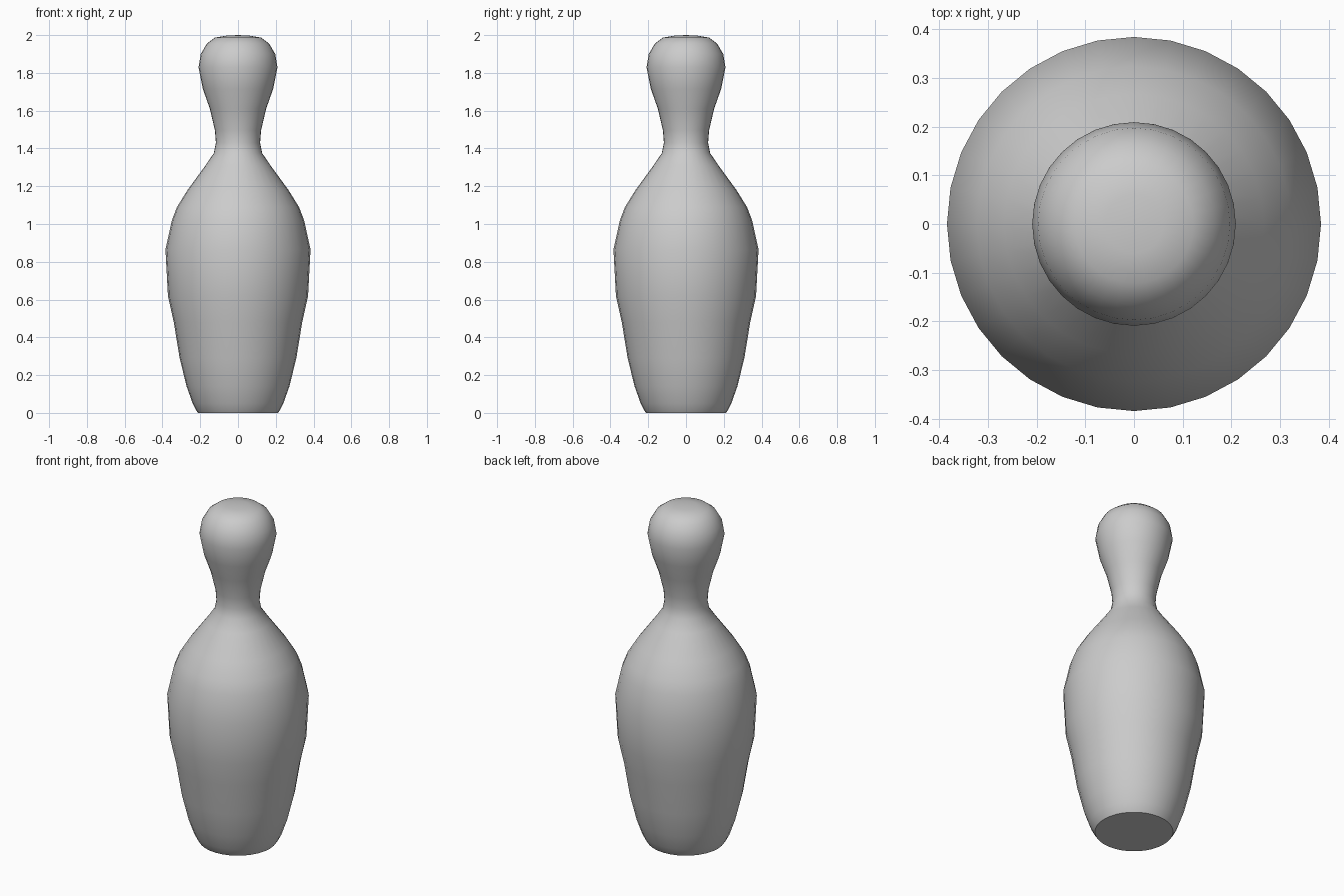
import bpy, bmesh, math

if "Cube" in bpy.data.objects:
    bpy.data.objects.remove(bpy.data.objects["Cube"])

# Half-profile of the pin, bottom to top: (radius, height)
PROFILE = [(0, 0), (0.212, 0), (0.222, 0.015), (0.24, 0.05), (0.272, 0.14), (0.309, 0.29),
           (0.34, 0.48), (0.371, 0.62), (0.384, 0.865), (0.35, 1.02),
           (0.323, 1.09), (0.267, 1.18), (0.172, 1.31), (0.128, 1.375),
           (0.117, 1.43), (0.122, 1.495), (0.149, 1.61), (0.186, 1.715),
           (0.209, 1.83), (0.197, 1.90), (0.165, 1.955), (0.122, 1.987),
           (0.06, 1.997), (0, 2.0)]


def lathe(name, profile, sides):
    bm = bmesh.new()
    verts = [bm.verts.new((r, 0, z)) for r, z in profile]
    edges = [bm.edges.new(pair) for pair in zip(verts, verts[1:])]
    bmesh.ops.spin(bm, geom=verts + edges, cent=(0, 0, 0), axis=(0, 0, 1),
                   angle=math.tau, steps=sides)
    bmesh.ops.remove_doubles(bm, verts=bm.verts, dist=1e-4)
    bmesh.ops.recalc_face_normals(bm, faces=bm.faces)
    mesh = bpy.data.meshes.new(name)
    bm.to_mesh(mesh)
    bm.free()
    obj = bpy.data.objects.new(name, mesh)
    bpy.context.collection.objects.link(obj)
    return obj


# Pin body: one smooth turned piece
pin = lathe("skittle_pin", PROFILE, 32)
bpy.context.view_layer.objects.active = pin
pin.select_set(True)
bpy.ops.object.shade_smooth_by_angle(angle=math.radians(50))
